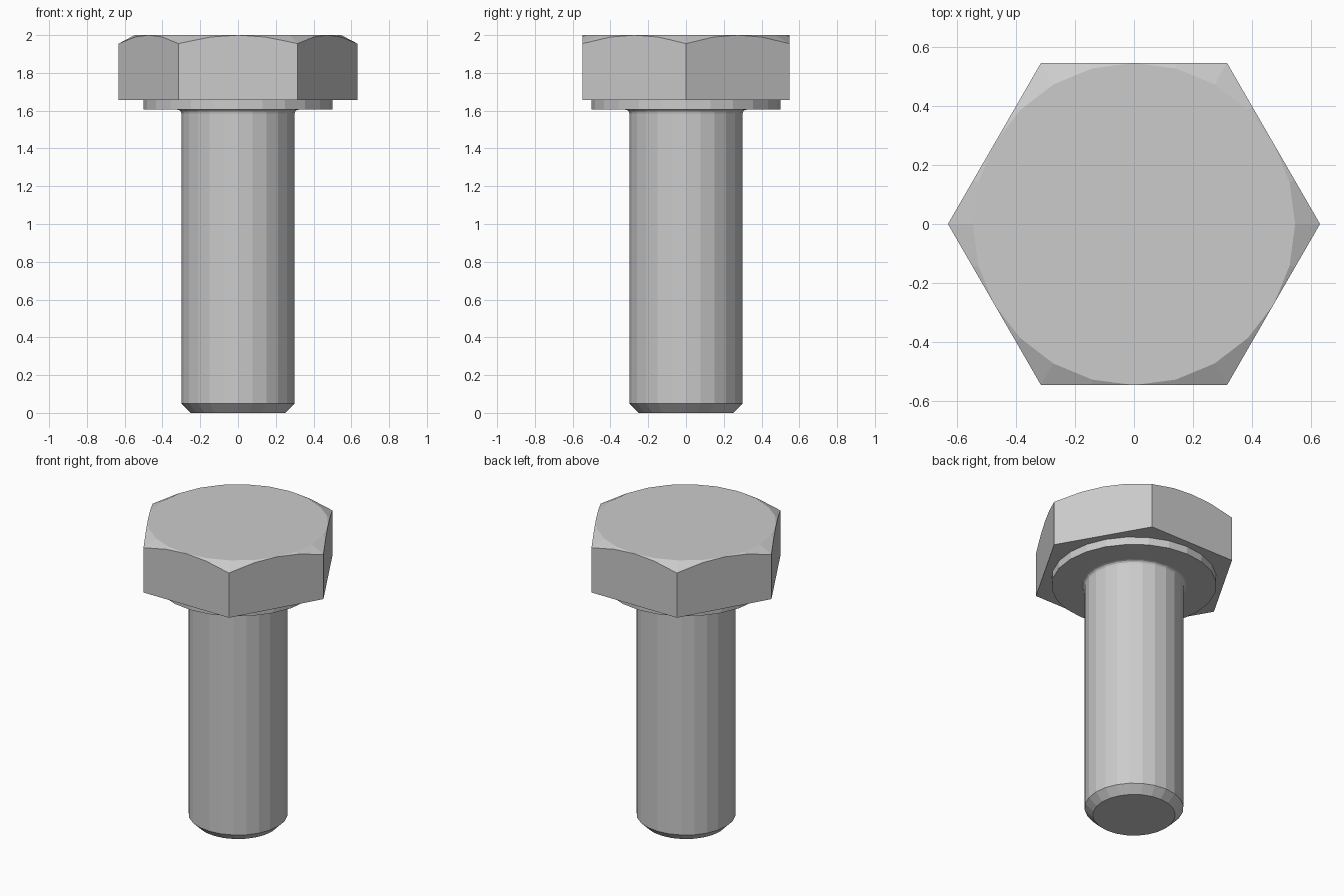
import bpy
import bmesh
from math import cos, sin, radians, pi

if "Cube" in bpy.data.objects:
    bpy.data.objects.remove(bpy.data.objects["Cube"])

SIDES = 24
STEP = 2 * pi / SIDES
FLAT = 0.547          # half the distance across flats
HEAD_BOTTOM, TOP = 1.656, 2.0
SLOPE = 0.53          # fall of the head chamfer


def ring(bm, radii, heights):
    return [bm.verts.new((r * cos(i * STEP), r * sin(i * STEP), z))
            for i, (r, z) in enumerate(zip(radii, heights))]


def bridge(bm, low, high):
    for i in range(SIDES):
        j = (i + 1) % SIDES
        bm.faces.new((low[i], low[j], high[j], high[i]))


def finish(bm, name):
    bmesh.ops.remove_doubles(bm, verts=bm.verts, dist=1e-5)
    bmesh.ops.recalc_face_normals(bm, faces=bm.faces)
    mesh = bpy.data.meshes.new(name)
    bm.to_mesh(mesh)
    bm.free()
    obj = bpy.data.objects.new(name, mesh)
    bpy.context.collection.objects.link(obj)
    return obj


# Hexagonal head: conical chamfer cuts the corners into scalloped edges
bm = bmesh.new()
hex_r = [FLAT / cos(radians((i * 15) % 60 - 30)) for i in range(SIDES)]
bottom = ring(bm, hex_r, [HEAD_BOTTOM] * SIDES)
scallop = ring(bm, hex_r, [TOP - (r - FLAT) * SLOPE for r in hex_r])
circle = ring(bm, [FLAT] * SIDES, [TOP] * SIDES)
bm.faces.new(bottom[::-1])
bm.faces.new(circle)
bridge(bm, bottom, scallop)
bridge(bm, scallop, circle)
finish(bm, "hex_head")

# Shank with chamfered tip, fillet under the head and washer face
fillet = [(0.32 - 0.02 * cos(radians(a)), 1.585 + 0.02 * sin(radians(a)))
          for a in (0, 30, 60, 90)]
profile = [(0.25, 0.0), (0.3, 0.05)] + fillet + [(0.5, 1.605), (0.5, HEAD_BOTTOM)]
bm = bmesh.new()
rings = [ring(bm, [r] * SIDES, [z] * SIDES) for r, z in profile]
bm.faces.new(rings[0][::-1])
for low, high in zip(rings, rings[1:]):
    bridge(bm, low, high)
finish(bm, "shank")
